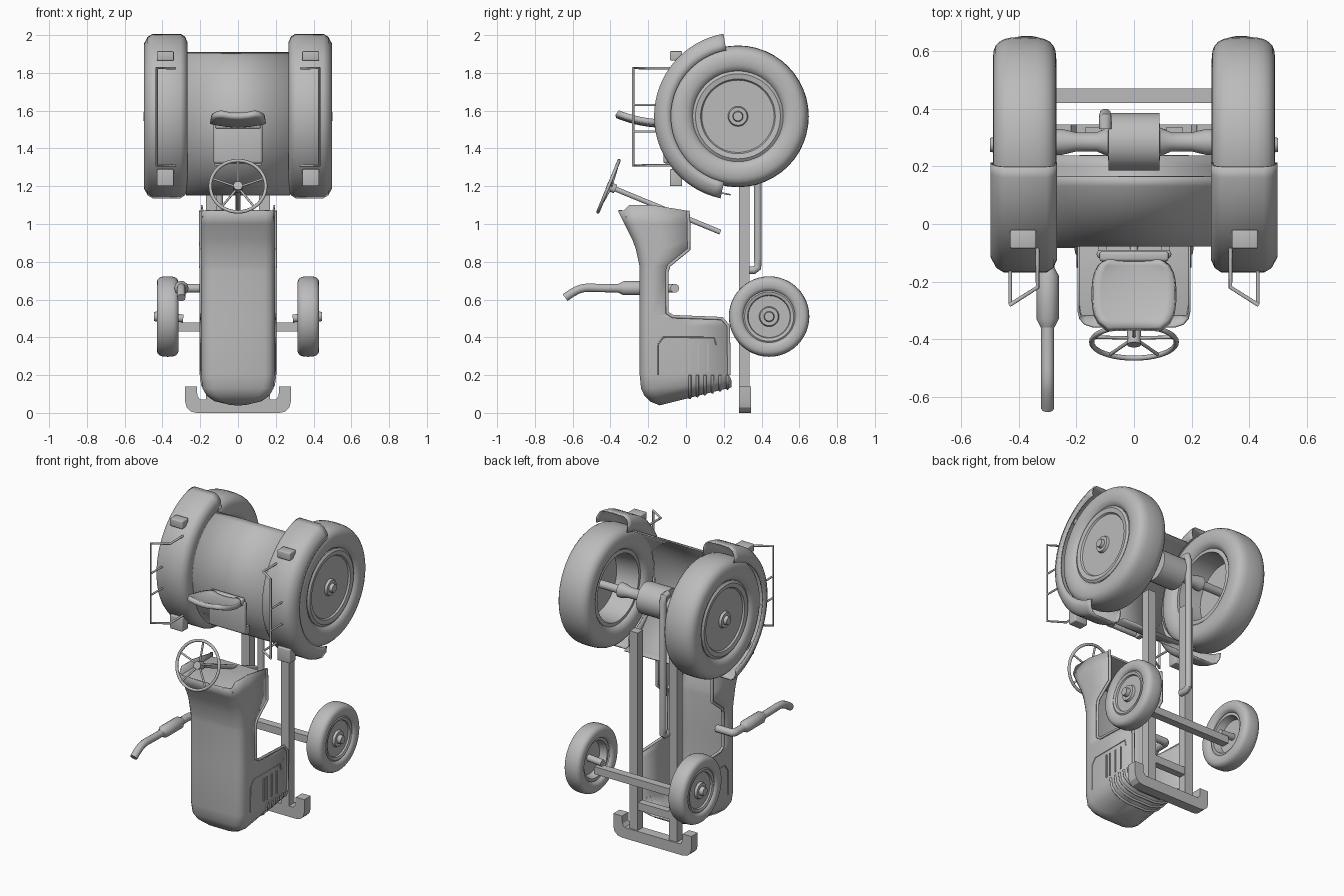
import bpy, bmesh
from math import sin, cos, pi, radians
from mathutils import Vector

cube = bpy.data.objects.get("Cube")
if cube:
    bpy.data.objects.remove(cube)

grey = bpy.data.materials.new("plain_grey")
grey.use_nodes = True
grey.diffuse_color = (0.5, 0.5, 0.5, 1)
grey.node_tree.nodes["Principled BSDF"].inputs["Base Color"].default_value = (0.5, 0.5, 0.5, 1)


def add(name, mesh, smooth=40):
    mesh.materials.clear()
    mesh.materials.append(grey)
    mesh.shade_smooth()
    mesh.set_sharp_from_angle(angle=radians(smooth))
    ob = bpy.data.objects.new(name, mesh)
    bpy.context.scene.collection.objects.link(ob)
    return ob


def thicken(ob, t, offset=-1):
    m = ob.modifiers.new("thickness", "SOLIDIFY")
    m.thickness, m.offset = t, offset


def from_bm(name, bm, smooth=40):
    bmesh.ops.recalc_face_normals(bm, faces=bm.faces)
    mesh = bpy.data.meshes.new(name)
    bm.to_mesh(mesh)
    bm.free()
    return add(name, mesh, smooth)


def box(name, lo, hi, bevel=0.0):
    bm = bmesh.new()
    bmesh.ops.create_cube(bm, size=1)
    lo, hi = Vector(lo), Vector(hi)
    for v in bm.verts:
        v.co = (lo + hi) / 2 + v.co * (hi - lo)
    if bevel:
        bmesh.ops.bevel(bm, geom=bm.edges[:], offset=bevel, segments=3, affect='EDGES', profile=0.5)
    return from_bm(name, bm)


def tube(name, pts, r, radii=None, closed=False, kind='POLY'):
    cu = bpy.data.curves.new(name, 'CURVE')
    cu.dimensions = '3D'
    cu.bevel_depth, cu.bevel_resolution, cu.use_fill_caps = r, 3, True
    sp = cu.splines.new(kind)
    sp.points.add(len(pts) - 1)
    for i, p in enumerate(pts):
        sp.points[i].co = (*p, 1)
        sp.points[i].radius = radii[i] if radii else 1
    sp.use_cyclic_u = closed
    if kind == 'NURBS':
        sp.use_endpoint_u, sp.order_u, sp.resolution_u = True, 3, 6
    tmp = bpy.data.objects.new(name + "_curve", cu)
    mesh = bpy.data.meshes.new_from_object(tmp)
    bpy.data.objects.remove(tmp)
    return add(name, mesh)


def loft(name, rows, smooth=40, cap=False, closed=False):
    bm = bmesh.new()
    grid = [[bm.verts.new(p) for p in row] for row in rows]
    for a, b in zip(grid, grid[1:] + (grid[:1] if closed else [])):
        for i in range(len(a) - 1):
            bm.faces.new((a[i], a[i + 1], b[i + 1], b[i]))
    if cap:
        bm.faces.new(grid[-1])
    bmesh.ops.remove_doubles(bm, verts=bm.verts, dist=1e-5)
    return from_bm(name, bm, smooth)


def lathe(name, prof, cy, cz, s=1, n=48):
    """Turn (x, radius) points about an axle along x."""
    return loft(name, [[(s * x, cy + r * cos(2 * pi * k / n), cz + r * sin(2 * pi * k / n))
                        for x, r in prof] for k in range(n)], 35, closed=True)


def wheel(name, s, cy, cz, R, xi, xo, rim, hub):
    mid, half, bulge = (xi + xo) / 2, (xo - xi) / 2, (R - rim) / 2
    tyre = [(mid + half * c * abs(c) ** -0.35, rim + bulge + bulge * d * abs(d) ** -0.25)
            for c, d in ((cos(t), sin(t)) for t in
                         [radians(-60 + 15 * i + 0.01) for i in range(21)])]
    lathe(name + "_tyre", tyre, cy, cz, s)
    # dished disc with a stepped hub, hollow on the inside
    disc = [(xi + 0.03, rim + 0.012), (xi + 0.025, rim - 0.012), (xo - 0.045, rim - 0.025),
            (xo - 0.04, 0), (xo - 0.025, 0), (xo - 0.025, rim * 0.85), (xo - 0.015, rim * 0.88),
            (xo - 0.01, rim), (xo - 0.02, rim + 0.015)]
    lathe(name + "_disc", disc, cy, cz, s)
    lathe(name + "_hub", [(xo - 0.03, 0.055), (xo - 0.01, 0.048), (xo - 0.01, 0.028),
                          (hub, 0.024), (hub, 0)], cy, cz, s, 24)


# wheels, fenders, grab rails, lamps
WY, WZ = 0.275, 1.57
for s, side in ((1, "left"), (-1, "right")):
    wheel("rear_wheel_" + side, s, WY, WZ, 0.375, 0.27, 0.49, 0.225, 0.5)
    wheel("front_wheel_" + side, s, 0.44, 0.51, 0.213, 0.315, 0.43, 0.13, 0.445)
    prof = [(0.272, 0.35), (0.272, 0.40), (0.283, 0.425), (0.305, 0.44), (0.45, 0.44),
            (0.475, 0.425), (0.494, 0.39), (0.494, 0.355)]
    fender = loft("fender_" + side, [[(s * x, WY + r * cos(a), WZ + r * sin(a)) for x, r in prof]
                                     for a in [radians(100 + 158 * i / 32) for i in range(33)]])
    thicken(fender, 0.008, 0)
    tube("grab_rail_" + side, [(s * x, y, z) for x, y, z in
         ((0.335, -0.08, 1.825), (0.335, -0.22, 1.825), (0.43, -0.28, 1.825),
          (0.43, -0.28, 1.31), (0.335, -0.22, 1.31), (0.335, -0.08, 1.31))], 0.007)
    for z in (1.49, 1.63):
        tube("grab_rail_rung_" + side, [(s * 0.43, -0.28, z), (s * 0.43, -0.15, z)], 0.006)
    for z0, z1 in ((1.865, 1.915), (1.2, 1.29)):
        box("fender_lamp_" + side, (min(s * 0.34, s * 0.43), -0.085, z0),
            (max(s * 0.34, s * 0.43), -0.02, z1), 0.006)

# curved apron between the fenders
apron = loft("apron", [[(x, 0.28 - 0.355 * cos(a), 1.54 + 0.388 * sin(a)) for x in (-0.275, 0.275)]
                       for a in [radians(-83 + 154 * i / 28) for i in range(29)]])
thicken(apron, 0.008, 0)

# rear axle with differential
half_axle = [(0, 0.1), (0.088, 0.1), (0.09, 0.05), (0.13, 0.033), (0.2, 0.033), (0.25, 0.045), (0.27, 0.045),
             (0.27, 0.025), (0.45, 0.025)]
for s in (1, -1):
    lathe("rear_axle", half_axle, 0.285, WZ, s, 28)

# chassis, front axle, bumper
for s in (1, -1):
    a, b = sorted((s * 0.112, s * 0.17))
    box("chassis_rail", (a, 0.28, 0.03), (b, 0.335, 1.35))
    tube("front_spindle", [(s * 0.29, 0.44, 0.5), (s * 0.41, 0.44, 0.51)], 0.022)
box("chassis_crossmember", (-0.12, 0.285, 0.2), (0.12, 0.33, 0.25))
box("front_axle", (-0.33, 0.42, 0.43), (0.33, 0.47, 0.478))
half = [(0.22, 0), (0.25, 0.007), (0.272, 0.028), (0.28, 0.06), (0.28, 0.14), (0.218, 0.14),
        (0.215, 0.09), (0.2, 0.07)]
outline = half + [(-x, z) for x, z in reversed(half)]
bm = bmesh.new()
face = bm.faces.new([bm.verts.new((x, 0.28, z)) for x, z in outline])
ext = bmesh.ops.extrude_face_region(bm, geom=[face])
for v in ext["geom"]:
    if isinstance(v, bmesh.types.BMVert):
        v.co.y = 0.345
from_bm("bumper", bm, 30)

# hood shell: height, front, back and half width of each level
levels = [(1.07, -0.36, 0.01, 0.197), (1.0, -0.325, 0.015, 0.197), (0.92, -0.285, 0.015, 0.197),
          (0.865, -0.265, 0.015, 0.197), (0.78, -0.247, -0.09, 0.197), (0.75, -0.245, -0.1, 0.195),
          (0.53, -0.245, -0.1, 0.195), (0.51, -0.245, -0.07, 0.195), (0.5, -0.245, 0.19, 0.195),
          (0.46, -0.245, 0.225, 0.195), (0.2, -0.245, 0.228, 0.195), (0.13, -0.238, 0.24, 0.188),
          (0.09, -0.22, 0.24, 0.165), (0.06, -0.19, 0.24, 0.125), (0.04, -0.14, 0.24, 0.07)]


def nose_z(y, z):
    return z + max(0, y + 0.14) * 0.25 * max(0, 0.2 - z) / 0.16


rows = []
for z, f, b, w in levels:
    side = [(w, b), (w, f + (b - f) * 0.5), (w, f + 0.06), (w - 0.007, f + 0.03), (w - 0.025, f + 0.01), (w - 0.055, f)]
    lift = 0.03 if z > 1.05 else 0
    rows.append([(x, y, nose_z(y, z) + (lift if i in (1, 2, 9, 10) else 0))
                 for i, (x, y) in enumerate(side + [(-x, y) for x, y in reversed(side)])])
thicken(loft("hood", rows, 35, cap=True), 0.008)
box("dashboard", (-0.19, -0.32, 1.035), (0.19, 0.005, 1.05), 0.004)
for s in (1, -1):
    tube("hood_edge_trim", [(s * w, b, nose_z(b, z)) for z, f, b, w in levels[:11]], 0.009)
    for y in (-0.02, 0.01, 0.06, 0.11):
        box("hood_louver", (s * 0.196 - 0.004, y, 0.22), (s * 0.196 + 0.004, y + 0.008, 0.37))
    tube("side_panel_trim", [(s * 0.195, y, z) for y, z in
         ((-0.15, 0.2), (-0.15, 0.36), (-0.12, 0.4), (0.15, 0.4), (0.16, 0.36))], 0.004)
for y in [0.02 + 0.04 * i for i in range(6)]:
    arc = [(w, y, nose_z(y, z)) for z, f, b, w in levels[10:]]
    tube("grille_bar", arc + [(-x, q, z) for x, q, z in reversed(arc)], 0.008)

# steering wheel and column
centre = Vector((0, -0.41, 1.2))
axis = Vector((0, 0.925, -0.38))
up = Vector((0, 0.38, 0.925))
across = Vector((1, 0, 0))


def on_wheel(t, r):
    return centre + across * (r * cos(t)) + up * (r * sin(t))


tube("steering_rim", [on_wheel(2 * pi * i / 40, 0.147) for i in range(40)], 0.009, closed=True)
for k in range(5):
    t = pi / 2 + 2 * pi * k / 5
    tube("steering_spoke", [centre + axis * 0.015, on_wheel(t, 0.147)], 0.006)
tube("steering_hub", [centre - axis * 0.01, centre + axis * 0.04], 0.025)
tube("steering_column", [centre, centre + axis * 0.64], 0.014)

# seat pan, backrest, brackets
box("seat_pan", (-0.13, -0.12, 1.32), (0.13, -0.09, 1.53), 0.014)
back = []
for i in range(11):
    u = i / 10
    w = 0.145 * (1 - abs(2 * u - 1) ** 5 * 0.3) * (0.9 + 0.1 * sin(pi * u))
    back.append([(w * c, -0.12 - 0.245 * u, 1.525 + 0.05 * u * u + 0.015 * c * c)
                 for c in [j / 5 - 1 for j in range(11)]])
thicken(loft("seat_backrest", back), 0.03, 0)
for s in (1, -1):
    box("seat_bracket", (s * 0.11 - 0.015, -0.1, 1.31), (s * 0.11 + 0.015, -0.06, 1.36))
box("seat_hinge", (-0.12, -0.13, 1.505), (0.12, -0.095, 1.55), 0.01)

# exhaust with muffler, and the hydraulic pipe behind the chassis
tube("exhaust_elbow", [(-0.18, -0.06, 0.66), (-0.26, -0.06, 0.66), (-0.3, -0.06, 0.66),
                       (-0.3, -0.12, 0.66), (-0.3, -0.18, 0.66)], 0.024, kind='NURBS')
tube("muffler", [(-0.3, y, 0.66) for y in (-0.15, -0.18, -0.33, -0.36)], 0.039, (0.6, 1, 1, 0.6))
tube("tailpipe", [(-0.3, y, z) for y, z in ((-0.34, 0.66), (-0.45, 0.66), (-0.54, 0.665), (-0.6, 0.64),
                                            (-0.64, 0.61))], 0.023, kind='NURBS')
tube("hydraulic_pipe", [(-0.1, y, z) for y, z in ((0.31, 0.755), (0.36, 0.755), (0.38, 0.77), (0.38, 0.82),
                                                  (0.38, 1.62), (0.37, 1.66), (0.33, 1.66))], 0.021)
